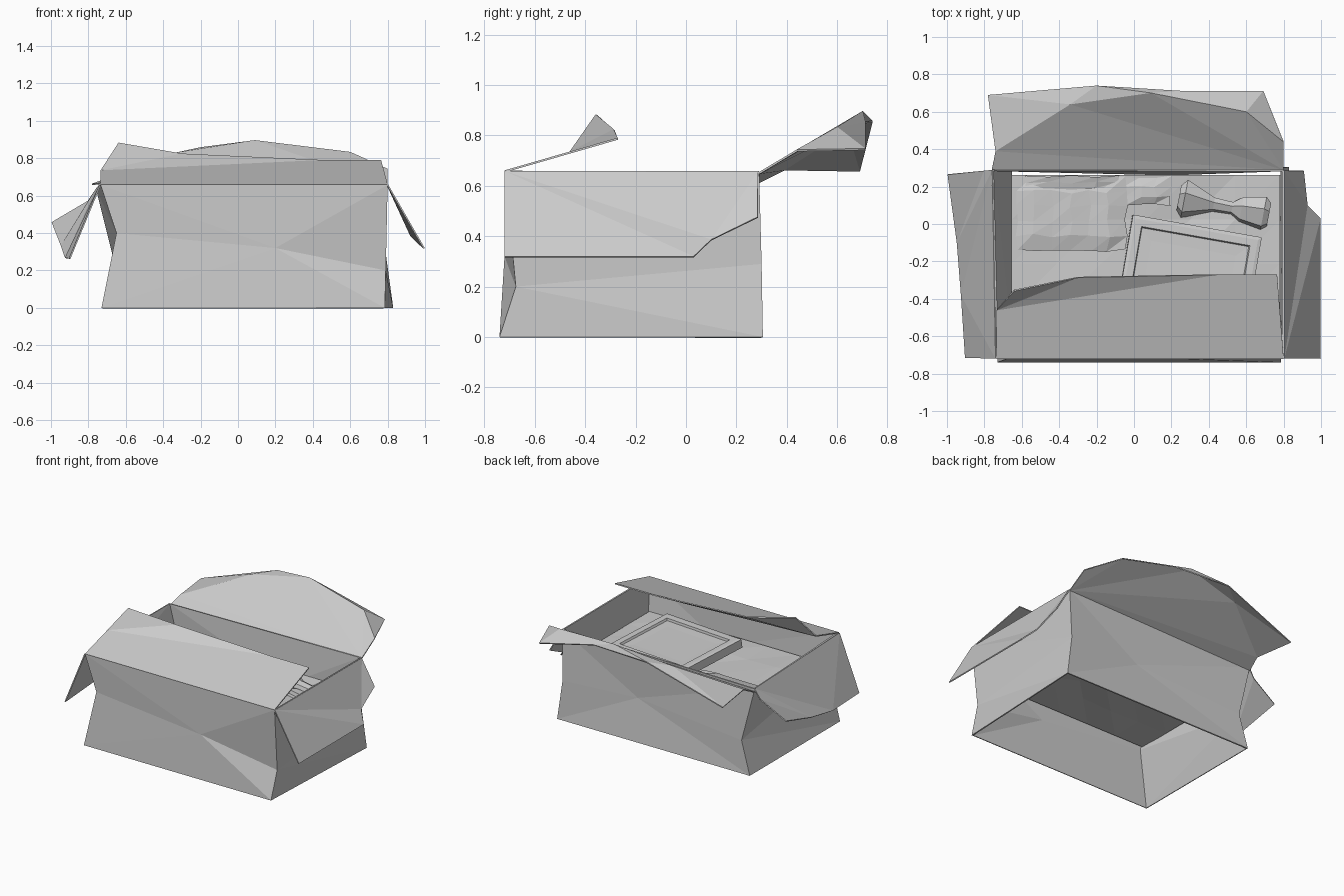
import bpy, bmesh, math, random
from mathutils import Matrix, Vector

if "Cube" in bpy.data.objects:
    bpy.data.objects.remove(bpy.data.objects["Cube"])

random.seed(4)


def mesh_object(name, verts, faces, thickness=0.0):
    """Flat-shaded mesh from points, optionally given card thickness."""
    bm = bmesh.new()
    vs = [bm.verts.new(v) for v in verts]
    for f in faces:
        bm.faces.new([vs[i] for i in f])
    bmesh.ops.recalc_face_normals(bm, faces=bm.faces)
    me = bpy.data.meshes.new(name)
    bm.to_mesh(me)
    bm.free()
    ob = bpy.data.objects.new(name, me)
    bpy.context.collection.objects.link(ob)
    if thickness:
        mod = ob.modifiers.new("card", 'SOLIDIFY')
        mod.thickness = thickness
        mod.offset = -1 if name == "box_walls" else 0
    return ob


def cloth(name, x0, x1, y0, y1, nx, ny, height, jitter=0.0):
    """Low-poly fabric patch; height(u, v) gives z."""
    verts, faces = [], []
    for j in range(ny + 1):
        for i in range(nx + 1):
            u, v = i / nx, j / ny
            jx = random.uniform(-jitter, jitter)
            jy = random.uniform(-jitter, jitter)
            verts.append((x0 + (x1 - x0) * u + jx, y0 + (y1 - y0) * v + jy, height(u, v)))
    w = nx + 1
    for j in range(ny):
        for i in range(nx):
            a = j * w + i
            faces += [(a, a + 1, a + w + 1), (a, a + w + 1, a + w)]
    return mesh_object(name, verts, faces)


# Dented cardboard walls, open at top and bottom
bottom = [(-.73, -.74, 0), (.785, -.74, 0), (.83, .305, 0), (-.73, .305, 0)]
crease = [(-.65, -.71, .40), (.79, -.675, .20), (.79, .30, .29), (-.66, .30, .24)]
top = [(-.735, -.72, .658), (.80, -.72, .658), (.80, .29, .658), (-.76, .29, .638)]
kinks = [(.20, -.72, .32), (.20, .272, .31)]
walls = []
for i in range(4):
    j = (i + 1) % 4
    if i in (0, 2):  # front and back creases have a kink in the middle
        k = 12 + i // 2
        walls += [(i, j, k), (i, k, 4 + i), (j, 4 + j, k),
                  (4 + i, k, 8 + i), (k, 8 + j, 8 + i), (k, 4 + j, 8 + j)]
    else:
        for lo in (0, 4):
            walls += [(lo + i, lo + j, lo + 4 + i), (lo + j, lo + 4 + j, lo + 4 + i)]
mesh_object("box_walls", bottom + crease + top + kinks, walls, 0.012)

# Front flap, half closed, with a lifted corner
mesh_object("front_flap", [
    (-.735, -.72, .657), (.80, -.72, .657), (.765, -.27, .787), (.45, -.27, .787),
    (-.735, -.46, .732), (-.30, -.285, .822), (-.64, -.355, .882)],
    [(0, 1, 4), (1, 3, 4), (1, 2, 3), (4, 3, 5), (4, 5, 6)], 0.008)

# Back flap, raised, with both outer corners bent down
mesh_object("back_flap", [
    (-.76, .29, .615), (.80, .29, .65), (.80, .44, .74), (.60, .60, .83),
    (.09, .70, .893), (-.20, .74, .855), (-.34, .64, .825), (-.74, .39, .665),
    (-.78, .69, .66), (.69, .71, .745), (.25, .71, .85)],
    [(0, 1, 7), (7, 1, 6), (1, 4, 6), (1, 3, 4), (1, 2, 3), (6, 4, 5), (7, 6, 8),
     (6, 5, 8), (2, 9, 3), (3, 9, 10), (3, 10, 4), (4, 10, 5)], 0.008)

# Left flap, hanging and twisted
mesh_object("left_flap", [
    (-.737, -.72, .657), (-.755, .29, .638), (-.80, .285, .57), (-.995, .265, .455),
    (-.945, -.10, .33), (-.922, -.38, .267), (-.90, -.715, .263)],
    [(2, 3, 4), (1, 2, 4), (1, 4, 5), (0, 1, 5), (0, 5, 6)], 0.008)

# Right flap, hanging with one clipped corner
mesh_object("right_flap", [
    (.80, -.72, .657), (.80, .285, .655), (.905, .285, .475),
    (.925, .10, .385), (.995, .03, .318), (.995, -.72, .318)],
    [(0, 1, 3), (1, 2, 3), (0, 3, 4), (0, 4, 5)], 0.008)


# Crumpled lining the contents rest on
def lining_height(u, v):
    edge = u in (0, 1) or v in (0, 1)
    return 0.42 + (0 if edge else random.uniform(-.03, .01))


cloth("lining", -.655, .78, -.69, .262, 6, 4, lining_height)


# Folded garment with soft lengthwise folds
def fold_height(u, v):
    if u in (0, 1) or v in (0, 1):
        return 0.425
    return 0.446 + 0.004 * math.sin(u * 17) + random.uniform(-.002, .002)


cloth("folded_garment", -.63, -.04, -.14, .25, 6, 5, fold_height, 0.01)
cloth("garment_collar", -.58, -.08, .19, .255, 4, 2,
      lambda u, v: .43 if u in (0, 1) else .45 + .015 * v, 0.006)
cloth("garment_sleeve", -.05, .20, .10, .25, 3, 3,
      lambda u, v: .42 if u in (0, 1) or v in (0, 1) else .437, 0.01)

# Picture frame: stepped border rings around a recessed picture, lying tilted
W, D = 0.70, 0.56
steps = [(0, -.06), (0, 0), (.018, .004), (.055, .004), (.06, -.012), (.12, -.014)]
fv, ff = [], []
for inset, z in steps:
    fv += [(inset, -inset, z), (W - inset, -inset, z),
           (W - inset, inset - D, z), (inset, inset - D, z)]
for s in range(len(steps) - 1):
    for i in range(4):
        j = (i + 1) % 4
        ff.append((4 * s + i, 4 * s + j, 4 * s + 4 + j, 4 * s + 4 + i))
last = 4 * (len(steps) - 1)
ff += [(last, last + 1, last + 2, last + 3), (3, 2, 1, 0)]
frame = mesh_object("picture_frame", fv, ff)
ax = Vector((.68, -.12, -.04)).normalized()
ay = Vector((.12, .55, -.05))
ay = (ay - ax * ay.dot(ax)).normalized()
rot = Matrix((ax, ay, ax.cross(ay))).transposed().to_4x4()
frame.matrix_world = Matrix.Translation((-.005, .05, .475)) @ rot

# Goblet-like ornament on its side: six-sided turned profile
profile = [(0, .07), (.03, .11), (.19, .04), (.29, .035), (.34, .075), (.46, .10), (.49, .07)]
sides = 6
gv, gf = [], []
for d, r in profile:
    for k in range(sides):
        a = 2 * math.pi * k / sides
        gv.append((d, r * math.cos(a), r * .6 * math.sin(a)))
for s in range(len(profile) - 1):
    for k in range(sides):
        n = (k + 1) % sides
        gf.append((s * sides + k, s * sides + n, (s + 1) * sides + n, (s + 1) * sides + k))
gf += [tuple(range(sides)), tuple(range(len(gv) - sides, len(gv)))]
goblet = mesh_object("goblet", gv, gf)
goblet.location = (.24, .14, .43)
goblet.rotation_euler = (math.radians(20), 0, math.radians(-11))
